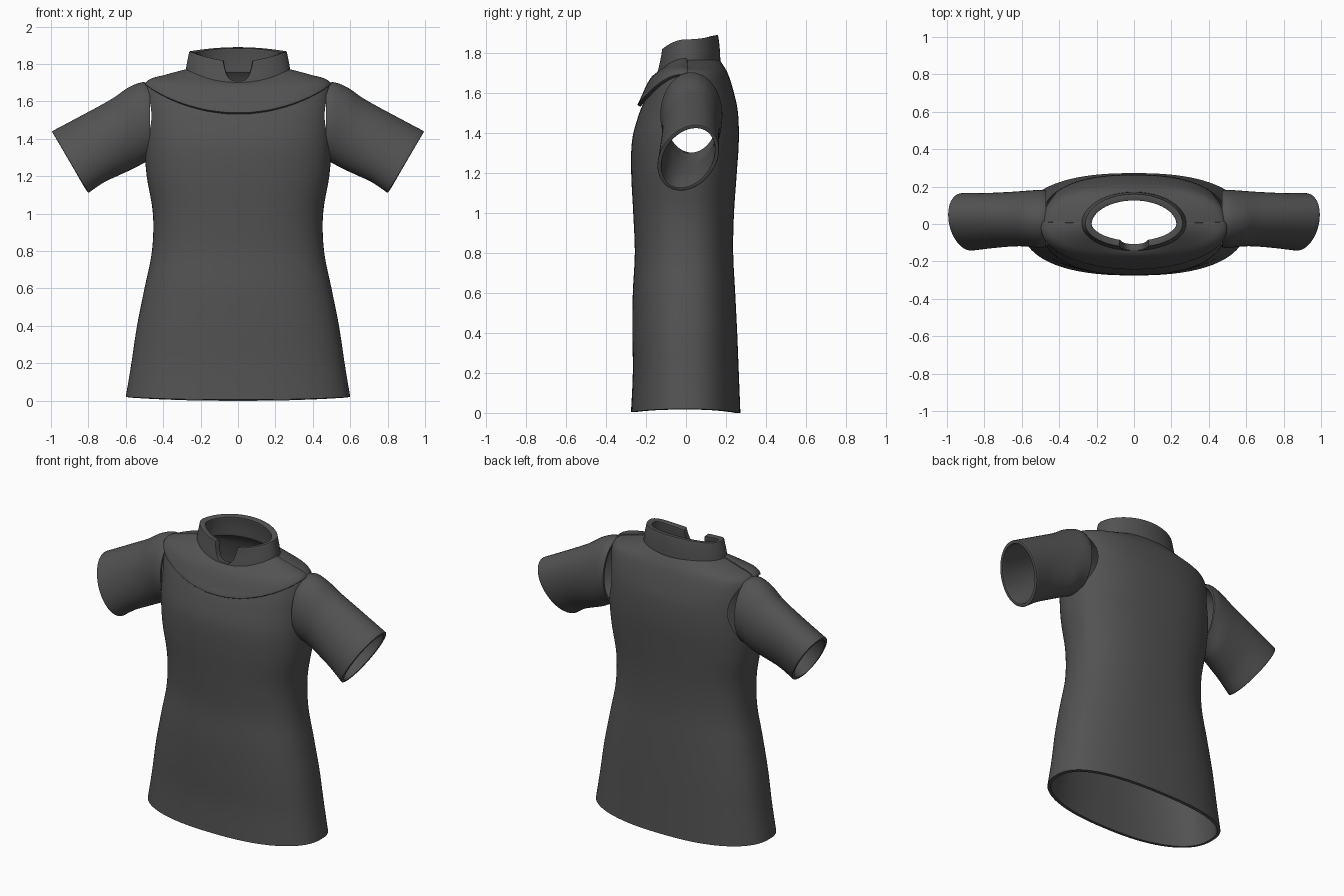
import bpy, math
from mathutils import Vector

if "Cube" in bpy.data.objects:
    bpy.data.objects.remove(bpy.data.objects["Cube"])

cloth = bpy.data.materials.new("charcoal cloth")
cloth.diffuse_color = (0.085, 0.085, 0.085, 1)
cloth.use_nodes = True
cloth.node_tree.nodes["Principled BSDF"].inputs["Base Color"].default_value = cloth.diffuse_color


def spline(rows, v):
    """Catmull-Rom interpolation of a row table, v from 0 to 1."""
    n = len(rows) - 1
    f = min(max(v, 0), 1) * n
    i = min(int(f), n - 1)
    u = f - i
    a, b, c, d = (rows[min(max(k, 0), n)] for k in (i - 1, i, i + 1, i + 2))
    return [0.5 * (2 * q + (r - p) * u + (2 * p - 5 * q + 4 * r - s) * u * u
            + (3 * q - p - 3 * r + s) * u ** 3) for p, q, r, s in zip(a, b, c, d)]


def body_point(rows, t, v):
    """Point on a rounded tube; t = 0 faces the front, v runs upward."""
    hw, yf, yb, zs, zf, zb, n = spline(rows, v)
    s, c = math.sin(t), math.cos(t)
    x = math.copysign(abs(s) ** (2 / n), s) * hw
    y = abs(c) ** (2 / n) * (yf if c > 0 else yb)
    z = zs + ((zf if c > 0 else zb) - zs) * c * c
    return Vector((x, y, z))


def loft(name, rings, closed=True, caps=False):
    """Skin a list of point rings into a mesh object."""
    m = len(rings[0])
    faces = []
    for i in range(len(rings) - 1):
        for j in range(m if closed else m - 1):
            k = (j + 1) % m
            faces.append((i * m + j, i * m + k, (i + 1) * m + k, (i + 1) * m + j))
    if caps:
        faces.append(tuple(reversed(range(m))))
        faces.append(tuple(range((len(rings) - 1) * m, len(rings) * m)))
    me = bpy.data.meshes.new(name)
    me.from_pydata([tuple(p) for r in rings for p in r], [], faces)
    ob = bpy.data.objects.new(name, me)
    bpy.context.collection.objects.link(ob)
    me.materials.append(cloth)
    return ob


def mirror(ob):
    mod = ob.modifiers.new("mirror", 'MIRROR')
    mod.use_mirror_merge = False


def thicken(ob, thickness):
    mod = ob.modifiers.new("thickness", 'SOLIDIFY')
    mod.thickness = thickness
    mod.offset = -1


def soften(ob, width):
    mod = ob.modifiers.new("soft rim", 'BEVEL')
    mod.width, mod.segments = width, 2
    mod.limit_method, mod.angle_limit = 'ANGLE', math.radians(50)


def finish(ob):
    bpy.ops.object.select_all(action='DESELECT')
    ob.select_set(True)
    bpy.context.view_layer.objects.active = ob
    bpy.ops.object.convert(target='MESH')
    bpy.ops.object.shade_smooth_by_angle(angle=math.radians(40))


def angles(n):
    return [2 * math.pi * j / n for j in range(n)]


# Torso: half width, front y, back y, then z at side, front, back, roundness
torso_rows = [
    (0.600, -0.275, 0.272, 0.02, 0.005, 0.00, 2.4),
    (0.570, -0.266, 0.264, 0.20, 0.20, 0.20, 2.4),
    (0.540, -0.268, 0.256, 0.40, 0.40, 0.40, 2.4),
    (0.500, -0.266, 0.246, 0.60, 0.60, 0.60, 2.4),
    (0.460, -0.256, 0.236, 0.80, 0.80, 0.80, 2.4),
    (0.455, -0.264, 0.240, 1.00, 1.00, 1.00, 2.4),
    (0.488, -0.274, 0.254, 1.20, 1.20, 1.20, 2.4),
    (0.500, -0.270, 0.264, 1.36, 1.36, 1.36, 2.4),
    (0.500, -0.240, 0.260, 1.50, 1.48, 1.50, 2.4),
    (0.498, -0.205, 0.240, 1.62, 1.57, 1.60, 2.4),
    (0.480, -0.178, 0.212, 1.70, 1.64, 1.69, 2.3),
    (0.380, -0.155, 0.185, 1.735, 1.68, 1.74, 2.15),
    (0.255, -0.125, 0.155, 1.77, 1.70, 1.78, 2.0),
]
torso = loft("torso", [[body_point(torso_rows, t, i / 60) for t in angles(96)]
                       for i in range(61)])
thicken(torso, 0.02)

# Sleeves: top x, top z, bottom x, bottom z, front y, back y, twist
sleeve_rows = [
    (0.470, 1.695, 0.470, 1.285, -0.125, 0.180, 0.0),
    (0.515, 1.702, 0.500, 1.272, -0.128, 0.182, 0.0),
    (0.590, 1.672, 0.560, 1.240, -0.120, 0.178, 0.0),
    (0.680, 1.610, 0.630, 1.208, -0.120, 0.172, 0.1),
    (0.830, 1.528, 0.720, 1.165, -0.130, 0.166, 0.2),
    (0.995, 1.440, 0.800, 1.110, -0.143, 0.165, 0.25),
]


def sleeve_ring(row, n, shrink=0.0, dx=0.0):
    tx, tz, bx, bz, yf, yb, twist = row
    top, bot = Vector((tx, 0, tz)), Vector((bx, 0, bz))
    mid, up = (top + bot) / 2 + Vector((dx, (yf + yb) / 2, 0)), (top - bot) / 2
    up *= 1 - shrink / up.length
    ry = (yb - yf) / 2 - shrink
    return [mid + up * math.sin(t + twist) + Vector((0, ry * math.cos(t), 0))
            for t in angles(n)]


sleeves = loft("sleeves", [sleeve_ring(spline(sleeve_rows, i / 24), 56)
                           for i in range(25)])
mirror(sleeves)
thicken(sleeves, 0.02)
soften(sleeves, 0.005)

# Armholes opened through the torso
cutter = loft("armhole_cutter", [sleeve_ring(sleeve_rows[0], 56, 0.012, d)
                                 for d in (-0.12, 0.15)], caps=True)
mirror(cutter)
cutter.hide_render = True
hole = torso.modifiers.new("armholes", 'BOOLEAN')
hole.operation, hole.solver, hole.object = 'DIFFERENCE', 'EXACT', cutter

# Yoke: front flap following the torso down to a curved lower edge
columns = []
for j in range(65):
    t = math.radians(-92 + 184 * j / 64)
    v = 1.0
    while v > 0.6:
        p = body_point(torso_rows, t, v)
        edge = 1.70 - 0.17 * max(0, 1 - (p.x / 0.5) ** 2) ** 0.875
        if p.z < edge:
            break
        v -= 0.001
    col = []
    for i in range(15):
        w = v + (0.995 - v) * i / 14
        du = body_point(torso_rows, t + 0.01, w) - body_point(torso_rows, t - 0.01, w)
        dv = body_point(torso_rows, t, w + 0.004) - body_point(torso_rows, t, w - 0.004)
        lift = 0.008 + 0.016 * (1 - i / 14) * max(0, math.cos(t)) ** 0.5
        col.append(body_point(torso_rows, t, w) + du.cross(dv).normalized() * lift)
    columns.append(col)
yoke = loft("yoke", [[c[i] for c in columns] for i in range(15)], closed=False)
thicken(yoke, 0.02)
soften(yoke, 0.004)

# Standing collar with a rounded notch at the front
collar_rows = [
    (0.282, -0.145, 0.172, 1.745, 1.685, 1.755, 2.0),
    (0.276, -0.138, 0.170, 1.790, 1.730, 1.805, 2.0),
    (0.268, -0.130, 0.166, 1.830, 1.775, 1.850, 2.0),
    (0.260, -0.125, 0.160, 1.868, 1.815, 1.890, 2.0),
]


def collar_column(t):
    top = body_point(collar_rows, t, 1)
    v_top = 1.0
    if math.cos(t) > 0 and abs(top.x) < 0.08:
        v_top = 0.2 + 0.8 * (abs(top.x) / 0.08) ** 4
    return [body_point(collar_rows, t, v_top * i / 8) for i in range(9)]


collar_columns = [collar_column(t) for t in angles(160)]
collar = loft("collar", [[c[i] for c in collar_columns] for i in range(9)])
thicken(collar, 0.035)
soften(collar, 0.008)

for part in (torso, sleeves, yoke, collar):
    finish(part)
bpy.data.objects.remove(cutter)
